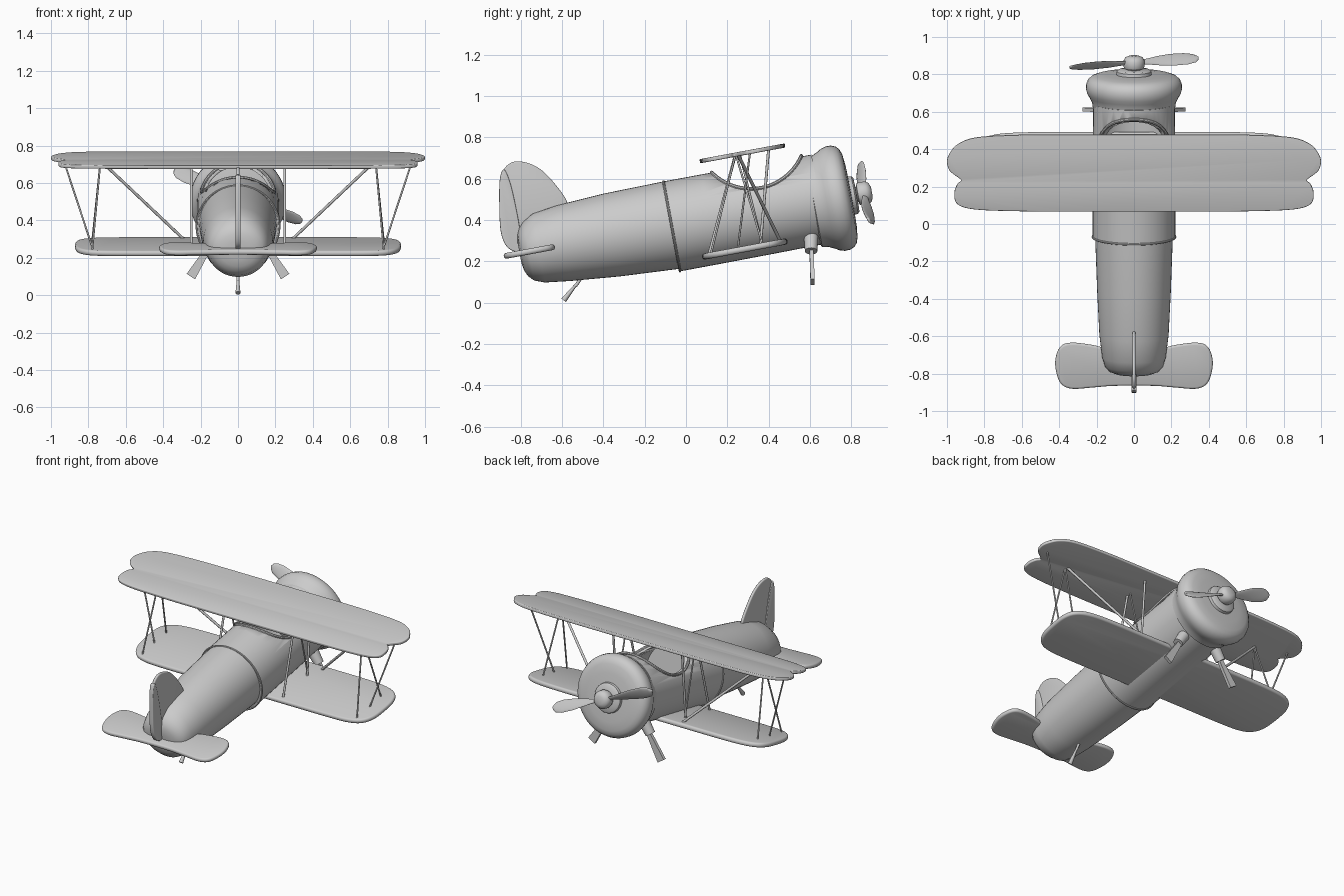
import bpy, bmesh, math
from mathutils import Vector, Matrix

if "Cube" in bpy.data.objects:
    bpy.data.objects.remove(bpy.data.objects["Cube"])

# The aircraft sits tail-down: local frame (x, along fuselage, across) is tilted about x
TILT = Matrix.Translation((0, 0, 0.37)) @ Matrix.Rotation(math.radians(10.5), 4, 'X')
WORLD = Matrix.Identity(4)


def finish(name, bm, mat, angle=40):
    bmesh.ops.recalc_face_normals(bm, faces=bm.faces)
    bm.transform(mat)
    me = bpy.data.meshes.new(name)
    bm.to_mesh(me)
    bm.free()
    ob = bpy.data.objects.new(name, me)
    bpy.context.collection.objects.link(ob)
    bpy.ops.object.select_all(action='DESELECT')
    ob.select_set(True)
    bpy.context.view_layer.objects.active = ob
    bpy.ops.object.shade_smooth_by_angle(angle=math.radians(angle))
    return ob


def loft(name, rings, mat=TILT, closed=False, angle=40):
    """Skin a list of point rings; cap the ends, or join last to first."""
    bm = bmesh.new()
    vs = [[bm.verts.new(p) for p in r] for r in rings]
    n = len(vs[0])
    pairs = list(zip(vs, vs[1:])) + ([(vs[-1], vs[0])] if closed else [])
    for a, b in pairs:
        for i in range(n):
            j = (i + 1) % n
            bm.faces.new((a[i], a[j], b[j], b[i]))
    if not closed:
        bm.faces.new(vs[0])
        bm.faces.new(vs[-1])
    return finish(name, bm, mat, angle)


def ring(u, hw, top, bot, n=48):
    """Oval cross-section at station u."""
    c, h = (top + bot) / 2, (top - bot) / 2
    return [Vector((hw * math.cos(2 * math.pi * i / n), u, c + h * math.sin(2 * math.pi * i / n)))
            for i in range(n)]


def lathe(name, prof, c=0.0, closed=False):
    return loft(name, [ring(u, r, c + r, c - r) for u, r in prof], closed=closed)


def rod(name, p, q, r1, r2=None, mat=WORLD, n=10):
    p, q = Vector(p), Vector(q)
    d = (q - p).normalized()
    a = d.orthogonal().normalized()
    b = d.cross(a)
    circ = lambda o, r: [o + r * (a * math.cos(k * 2 * math.pi / n) + b * math.sin(k * 2 * math.pi / n))
                         for k in range(n)]
    return loft(name, [circ(p, r1), circ(q, r2 or r1)], mat)


def spline(pts, steps=5):
    """Closed smooth outline through the points."""
    out, n = [], len(pts)
    for i in range(n):
        p0, p1, p2, p3 = (Vector(pts[(i + k) % n]) for k in (-1, 0, 1, 2))
        for s in range(steps):
            t = s / steps
            out.append(0.5 * (2 * p1 + (p2 - p0) * t + (2 * p0 - 5 * p1 + 4 * p2 - p3) * t * t
                              + (3 * p1 - p0 - 3 * p2 + p3) * t ** 3))
    return out


def plate(name, pts, place, thick, mat=TILT):
    """Thin rounded-edge panel from an outline."""
    bm = bmesh.new()
    bm.faces.new([bm.verts.new(place(p)) for p in spline(pts)])
    ob = finish(name, bm, mat)
    s = ob.modifiers.new('thickness', 'SOLIDIFY')
    s.thickness, s.offset = thick, 0
    b = ob.modifiers.new('round', 'BEVEL')
    b.width, b.segments, b.limit_method = thick * 0.42, 3, 'ANGLE'
    b.angle_limit = math.radians(50)
    return ob


def both(half):
    """Mirror a half outline (front to back) across x."""
    return half + [(-x, y) for x, y in reversed(half)]


# Rear fuselage
loft('rear_fuselage', [ring(*r) for r in (
    (-.815, .06, .07, -.03), (-.808, .10, .11, -.07), (-.795, .133, .138, -.098),
    (-.77, .155, .165, -.124), (-.72, .17, .195, -.143), (-.6, .185, .213, -.158),
    (-.36, .197, .228, -.18), (-.06, .208, .233, -.197), (.13, .21, .233, -.2))])

# Hollow front fuselage with cockpit opening cut by a drum
C = 0.012
front = lathe('front_fuselage', [(-.07, .221), (.12, .221), (.4, .22), (.66, .218),
                                 (.66, .2), (.4, .2), (-.07, .2)], C, closed=True)
CU, CW, R = .39, .384, .267
cutter = rod('cockpit_cutter', (-.4, CU, CW), (.4, CU, CW), R, mat=TILT, n=64)
cutter.hide_render = True
cutter.hide_set(True)
cut = front.modifiers.new('cockpit', 'BOOLEAN')
cut.object, cut.operation, cut.solver = cutter, 'DIFFERENCE', 'EXACT'

# Cockpit rim and fuselage joint bands
def tube(name, pts, r):
    rings, n = [], len(pts)
    for i, p in enumerate(pts):
        t = (pts[(i + 1) % n] - pts[i - 1]).normalized()
        out = Vector((p.x, 0, p.z - C)).normalized()
        side = t.cross(out).normalized()
        out = side.cross(t)
        rings.append([p + r * (out * math.cos(k * math.pi / 4) + side * math.sin(k * math.pi / 4))
                      for k in range(8)])
    loft(name, rings, closed=True)

rr = .221
phi0 = math.acos((CW - C - rr) / R)
rim = []
for k in range(64):
    a = 2 * math.pi * k / 64
    phi = phi0 * math.cos(a)
    w = CW - R * math.cos(phi)
    x = math.copysign(math.sqrt(max(rr * rr - (w - C) ** 2, 0)), math.sin(a))
    rim.append(Vector((x, CU + R * math.sin(phi), w)))
tube('cockpit_rim', rim, .009)
tube('joint_band', [p for p in ring(-.068, .221, C + .221, C - .221)], .006)

# Engine cowl, hub and propeller boss
lathe('cowl', [(.62, .2), (.63, .22), (.66, .224), (.69, .238), (.71, .25), (.735, .257), (.76, .256),
               (.782, .247), (.797, .23), (.806, .205), (.812, .15), (.815, .05)])
lathe('hub_plate', [(.81, .095), (.83, .092), (.838, .082), (.84, .03)])
lathe('propeller_boss', [(.82, .035), (.842, .037), (.846, .052), (.86, .057), (.888, .056),
                         (.905, .046), (.914, .025)])

# Propeller blades
def blade(name, ang):
    rings = []
    for r, ch in ((.03, .014), (.08, .018), (.14, .03), (.22, .041), (.30, .043), (.345, .034),
                  (.365, .018), (.37, .006)):
        pitch = math.radians(55 - 70 * r)
        rings.append([Vector((r, 0, 0)) + Matrix.Rotation(pitch, 3, 'X') @ Vector(
            (0, .007 * math.sin(k * math.pi / 8), ch * math.cos(k * math.pi / 8))) for k in range(16)])
    rot = Matrix.Translation((0, .878, 0)) @ Matrix.Rotation(math.radians(ang), 4, 'Y')
    loft(name, rings, TILT @ rot)

blade('propeller_blade_a', 22)
blade('propeller_blade_b', 202)

# Wings and tailplane
upper = both([(.3, .542), (.6, .54), (.84, .526), (.94, .49), (.985, .44), (1.0, .395), (.985, .345),
              (.935, .305), (.925, .29), (.945, .27), (.96, .225), (.945, .165), (.85, .135),
              (.6, .125), (.3, .123)])
plate('upper_wing', upper, lambda p: (p[0], p[1], .297), .02)
lower = both([(.3, .47), (.6, .468), (.75, .455), (.83, .42), (.865, .36), (.872, .27), (.862, .16),
              (.82, .09), (.74, .058), (.6, .05), (.3, .05)])
plate('lower_wing', lower, lambda p: (p[0], p[1], -.16), .03)
tail = both([(.12, -.675), (.22, -.655), (.33, -.642), (.39, -.66), (.418, -.72), (.418, -.79),
             (.39, -.865), (.33, -.892), (.22, -.885), (.1, -.876)])
plate('tailplane', tail, lambda p: (p[0], p[1], .018), .028)

# Fin and rudder
side = lambda p: (0, p[0], p[1])
plate('fin', [(-.82, .27), (-.87, .45), (-.885, .62), (-.85, .675), (-.79, .682), (-.71, .65), (-.63, .57),
              (-.57, .47), (-.6, .36), (-.72, .28)], side, .018, WORLD)
plate('rudder', [(-.8, .25), (-.86, .265), (-.895, .34), (-.903, .48), (-.9, .6), (-.88, .645),
                 (-.85, .58), (-.82, .45), (-.8, .33)], side, .028, WORLD)

# Tail skid
rod('tail_skid_post', (0, -.5, .13), (0, -.535, .08), .008)
rod('tail_skid', (0, -.53, .09), (0, -.592, .012), .006, .014)

for s, tag in ((1, 'right'), (-1, 'left')):
    # Landing gear: socket and flaring flat leg
    rod(f'gear_socket_{tag}', (s * .11, .605, .335), (s * .165, .605, .25), .036, .03, n=20)
    d, e = Vector((s * .125, 0, -.19)).normalized(), Vector((s * .19, 0, .125)).normalized()
    top, end = Vector((s * .14, .606, .28)), Vector((s * .252, .612, .1))
    leg = lambda o, a: [o + e * i * a + Vector((0, j * .01, 0)) for i, j in
                        ((1, 1), (-1, 1), (-1, -1), (1, -1))]
    loft(f'gear_leg_{tag}', [leg(top, .012), leg(end, .027)], WORLD)
    # Wing struts and bracing
    for i, (p, q, r) in enumerate((
            ((.735, .24, .72), (.78, .12, .235), .005), ((.735, .24, .72), (.78, .37, .285), .005),
            ((.935, .31, .73), (.78, .25, .26), .005), ((.735, .25, .72), (.28, .46, .29), .008),
            ((.25, .40, .75), (.25, .36, .28), .007), ((.25, .24, .72), (.25, .11, .23), .007),
            ((.25, .26, .72), (.25, .37, .28), .005))):
        rod(f'strut_{tag}_{i + 1}', (s * p[0], *p[1:]), (s * q[0], *q[1:]), r)
